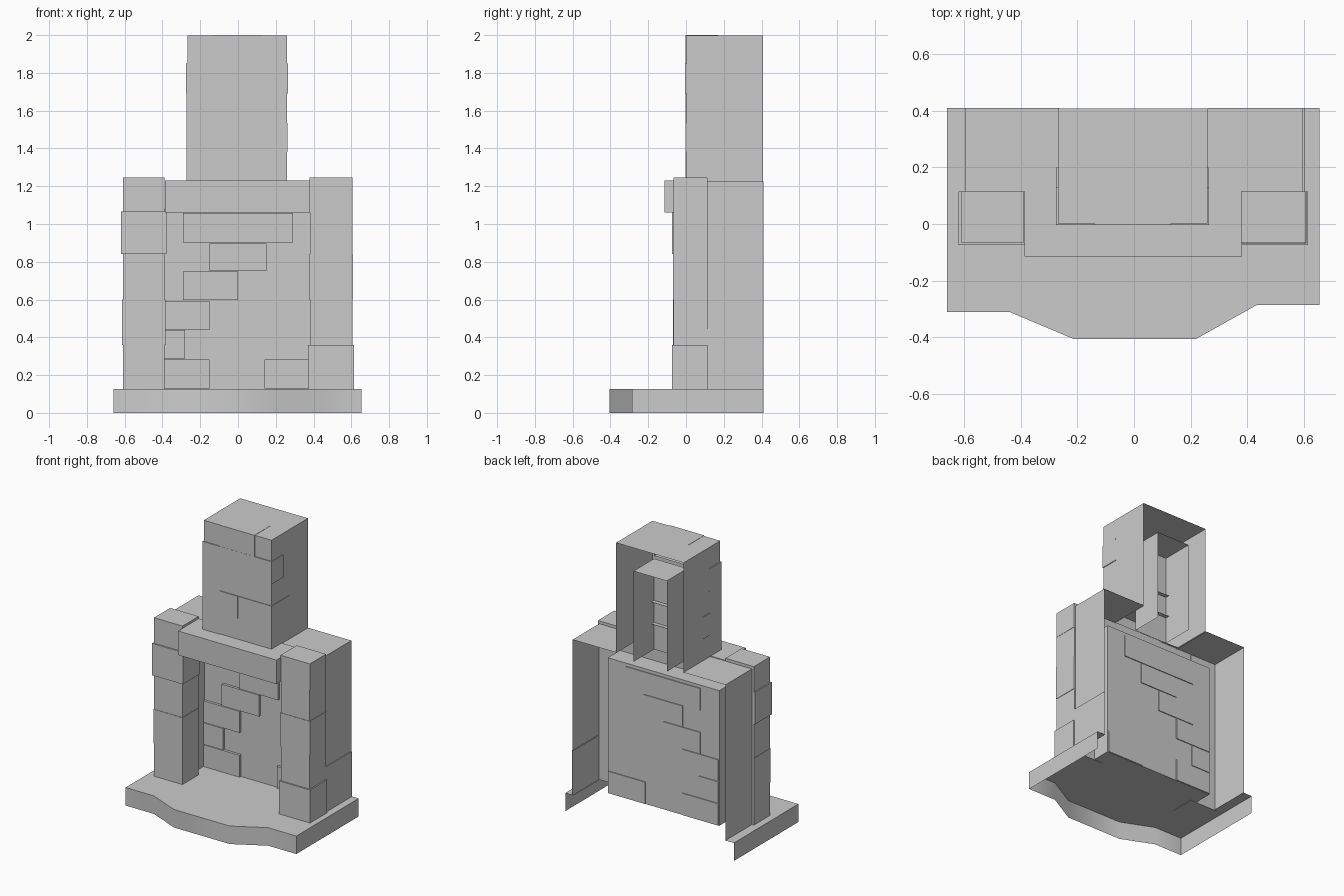
import bpy, bmesh

if "Cube" in bpy.data.objects:
    bpy.data.objects.remove(bpy.data.objects["Cube"])


def finish(name, bm):
    me = bpy.data.meshes.new(name)
    bm.to_mesh(me)
    bm.free()
    ob = bpy.data.objects.new(name, me)
    bpy.context.collection.objects.link(ob)
    bpy.ops.object.select_all(action='DESELECT')
    ob.select_set(True)
    bpy.context.view_layer.objects.active = ob
    bpy.ops.object.shade_smooth_by_angle()
    return ob


FACES = {'bottom': (0, 2, 3, 1), 'top': (4, 5, 7, 6), 'front': (0, 1, 5, 4),
         'back': (2, 6, 7, 3), 'left': (0, 4, 6, 2), 'right': (1, 3, 7, 5)}


def add_box(bm, x, y, z, skip=(), flip=False):
    v = [bm.verts.new((a, b, c)) for c in z for b in y for a in x]
    for key, idx in FACES.items():
        if key not in skip:
            f = bm.faces.new([v[i] for i in idx])
            if flip:
                f.normal_flip()


def boxes(name, items, skip=(), flip=False):
    bm = bmesh.new()
    for x, y, z in items:
        add_box(bm, x, y, z, skip, flip)
    return finish(name, bm)


# hearth slab: bowed front, open underneath and behind
front = [(-.66, .41), (-.66, -.31), (-.44, -.31), (-.215, -.405), (.22, -.405),
         (.435, -.285), (.655, -.285), (.655, .41)]
rear = [(.59, .41), (.59, .115), (.435, .115), (.435, .25),
        (-.435, .25), (-.435, .115), (-.59, .115), (-.59, .41)]
bm = bmesh.new()
top = [bm.verts.new((x, y, .127)) for x, y in front + rear]
low = [bm.verts.new((x, y, 0)) for x, y in front]
bm.faces.new(top)
for i in range(len(front) - 1):
    bm.faces.new((low[i], low[i + 1], top[i + 1], top[i]))
finish('hearth', bm)

# pillars of stacked stones, each slightly offset
rows = [.125, .36, .60, .84, 1.065, 1.245]
left_off = [0, .003, 0, .009, 0]
right_off = [.009, 0, .003, 0, .002]
for name, x0, x1, offs in (('left_pillar', -.61, -.388, left_off),
                           ('right_pillar', .38, .605, right_off)):
    boxes(name, [((x0 - o, x1 + o), (-.065 - o, .115), (rows[i], rows[i + 1]))
                 for i, o in enumerate(offs)])

# mantel beam
boxes('mantel', [((-.386, .381), (-.115, .115), (1.06, 1.23))])

# outer side walls and shoulders, single sheets open at the back
boxes('left_surround', [((-.595, -.265), (.115, .41), (.127, 1.225))],
      ('bottom', 'front', 'back', 'right'))
boxes('right_surround', [((.26, .597), (.115, .41), (.127, 1.225))],
      ('bottom', 'front', 'back', 'left'))
boxes('side_stone', [((.59, .603), (.115, .41), (.127, .445))], ('bottom', 'left', 'back'))

# firebox recess, open at the front
boxes('firebox', [((-.435, .435), (.115, .25), (.127, 1.08))], ('front', 'bottom'), True)

# raised bricks on the firebox back wall: x range and course
course = [.127, .285, .44, .595, .75, .90, 1.06]
bricks = [(-.43, -.15, 0), (.14, .43, 0), (-.43, -.28, 1), (-.43, -.15, 2),
          (-.29, 0, 3), (-.15, .15, 4), (-.29, .29, 5)]
boxes('firebox_bricks', [((a, b), (.232, .256), (course[r] + .002, course[r + 1] - .002))
                         for a, b, r in bricks])

# chimney stack shell, open behind and below
boxes('chimney', [((-.268, .26), (.002, .408), (1.22, 1.998))], ('bottom', 'back'))

# raised chimney bricks on the front and wrapped around the corners
c = [1.225, 1.38, 1.535, 1.69, 1.85, 2.0]
boxes('chimney_bricks', [
    ((-.14, .13), (-.003, .17), (c[4], c[5])),
    ((-.273, -.14), (-.003, .13), (c[0], c[1])),
    ((-.273, 0), (-.003, .2), (c[1], c[2])),
    ((-.273, -.14), (-.003, .12), (c[2], c[3])),
    ((-.275, .265), (-.004, .13), (c[3], c[4])),
    ((0, .263), (-.002, .2), (c[1], c[2]))], ('back',))

# inner flue behind the stack, open at the back
boxes('flue', [((-.13, .13), (.17, .40), (1.19, 1.83))], ('back', 'bottom'))
